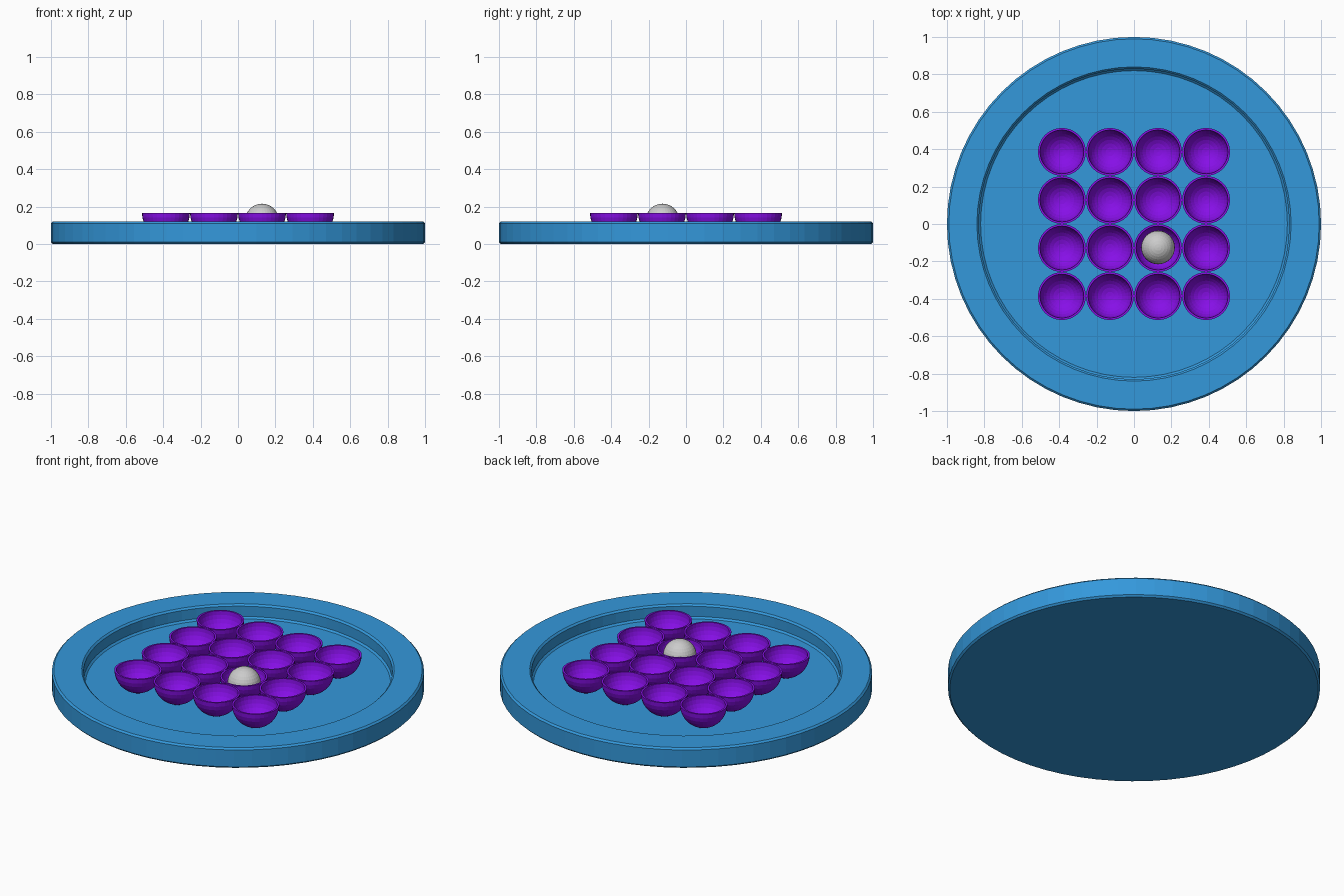
import bpy, bmesh, math

if "Cube" in bpy.data.objects:
    bpy.data.objects.remove(bpy.data.objects["Cube"])


def material(name, rgb):
    m = bpy.data.materials.new(name)
    m.diffuse_color = (*rgb, 1)
    m.use_nodes = True
    m.node_tree.nodes["Principled BSDF"].inputs["Base Color"].default_value = m.diffuse_color
    return m


BLUE = material("sky blue", (0.034, 0.314, 0.708))
PURPLE = material("violet", (0.25, 0.005, 0.83))
GREY = material("light grey", (0.60, 0.60, 0.60))


def lathe(name, profile, segments, mat, location=(0, 0, 0), angle=30):
    """Revolve an (r, z) profile about z; r = 0 points become poles."""
    bm = bmesh.new()
    rings = []
    for r, z in profile:
        if r < 1e-6:
            rings.append([bm.verts.new((0, 0, z))] * segments)
        else:
            rings.append([bm.verts.new((r * math.cos(2 * math.pi * i / segments),
                                        r * math.sin(2 * math.pi * i / segments), z))
                          for i in range(segments)])
    for a, b in zip(rings, rings[1:]):
        for i in range(segments):
            j = (i + 1) % segments
            quad = list(dict.fromkeys([a[i], a[j], b[j], b[i]]))
            bm.faces.new(quad)
    bmesh.ops.recalc_face_normals(bm, faces=bm.faces)
    mesh = bpy.data.meshes.new(name)
    bm.to_mesh(mesh)
    bm.free()
    mesh.materials.append(mat)
    ob = bpy.data.objects.new(name, mesh)
    ob.location = location
    bpy.context.collection.objects.link(ob)
    return ob


def arc(radius, start, end, steps):
    """Arc points in (r, z), angles in degrees from horizontal."""
    pts = []
    for i in range(steps + 1):
        t = math.radians(start + (end - start) * i / steps)
        pts.append((max(0, radius * math.cos(t)), radius * math.sin(t)))
    return pts


# round tray with chamfered edges and a shallow recess
lathe("tray", [(0, 0), (0.99, 0), (1, 0.01), (1, 0.11), (0.99, 0.12),
               (0.84, 0.12), (0.83, 0.11), (0.83, 0.05), (0.82, 0.04), (0, 0.04)],
      64, BLUE)

# four by four grid of hollow half-sphere cups
PITCH, RIM_Z = 0.257, 0.165
bowl = arc(0.128, -90, 0, 8) + arc(0.117, 0, -90, 8)
for row in range(4):
    for col in range(4):
        lathe(f"cup_{row}_{col}", bowl, 32, PURPLE,
              ((col - 1.5) * PITCH, (row - 1.5) * PITCH, RIM_Z))

# ball resting in one cup
lathe("ball", arc(0.09, -90, 90, 16), 32, GREY, (PITCH / 2, -PITCH / 2 + 0.003, 0.125))
